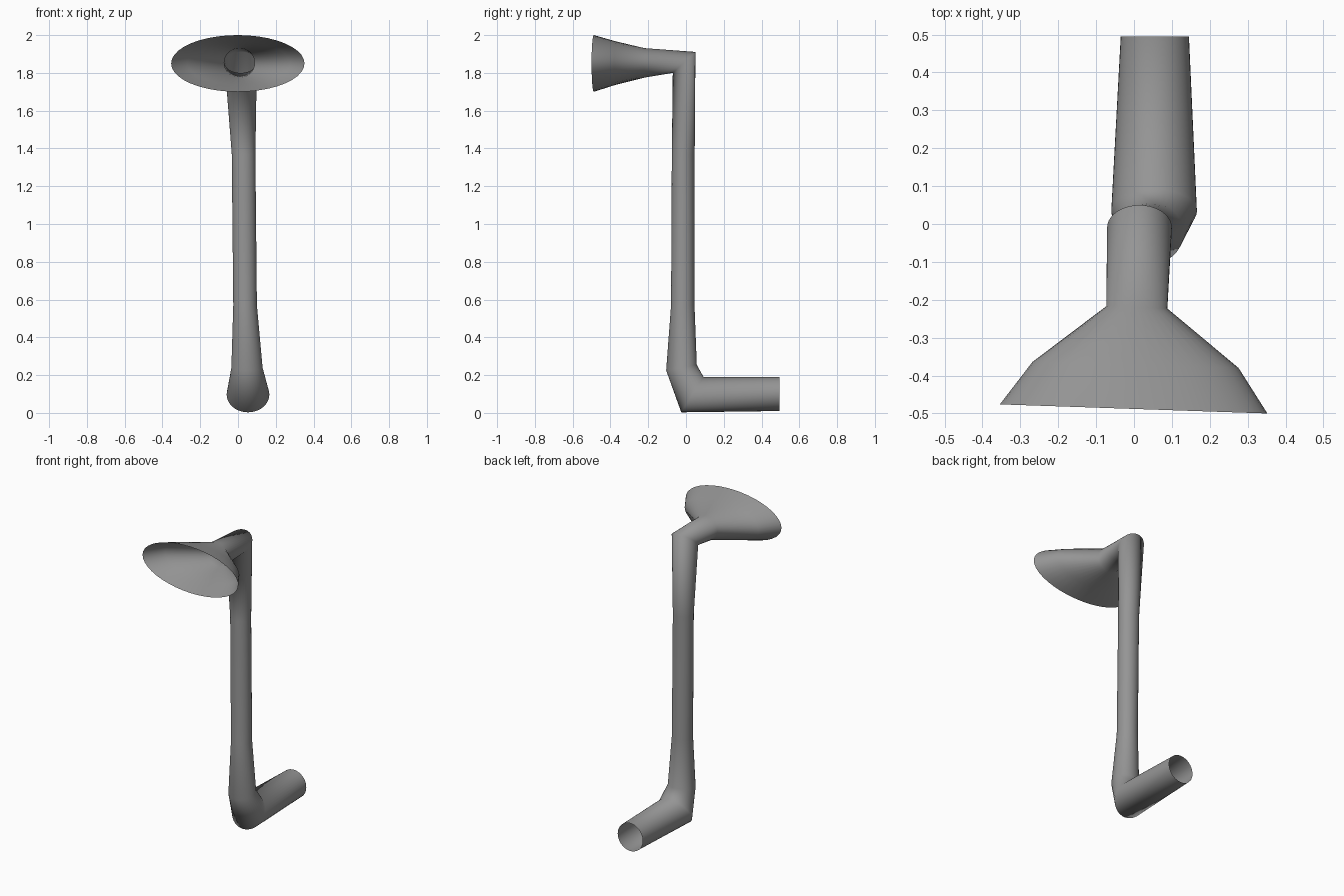
import bpy
import bmesh
from math import cos, sin, tau
from mathutils import Vector

SIDES = 40

default_cube = bpy.data.objects.get("Cube")
if default_cube:
    bpy.data.objects.remove(default_cube, do_unlink=True)


def make_material(name, colour):
    material = bpy.data.materials.new(name)
    material.use_nodes = True
    material.diffuse_color = colour
    material.node_tree.nodes["Principled BSDF"].inputs["Base Color"].default_value = colour
    return material


def add_ring(bm, x_range, inner, outer, slant=0.0):
    """Add an elliptical section spanning x_range, and (y, z) from inner to outer."""
    x_min, x_max = x_range
    low = Vector((0, *inner))
    high = Vector((0, *outer))
    centre = (low + high) / 2 + Vector(((x_min + x_max) / 2, 0, 0))
    across = Vector(((x_max - x_min) / 2, slant, 0))
    upward = (high - low) / 2
    angles = [tau * i / SIDES for i in range(SIDES)]
    return [bm.verts.new(centre + across * cos(a) + upward * sin(a)) for a in angles]


def loft_tube(name, sections, material):
    """Skin an open tube through the sections."""
    bm = bmesh.new()
    rings = [add_ring(bm, *section) for section in sections]
    for a, b in zip(rings, rings[1:]):
        for i in range(SIDES):
            j = (i + 1) % SIDES
            face = bm.faces.new((a[i], b[i], b[j], a[j]))
            face.smooth = True
    mesh = bpy.data.meshes.new(name)
    bm.to_mesh(mesh)
    bm.free()
    mesh.materials.append(material)
    tube = bpy.data.objects.new(name, mesh)
    bpy.context.collection.objects.link(tube)
    return tube


grey = make_material("plain grey", (0.3, 0.3, 0.3, 1.0))

sections = [
    # Flared oval mouth
    ((-0.354, 0.352), (-0.488, 1.70), (-0.488, 2.0), -0.012),
    ((-0.268, 0.276), (-0.372, 1.737), (-0.372, 1.967), -0.008),
    ((-0.073, 0.088), (-0.22, 1.775), (-0.22, 1.931), -0.003),
    # Upper elbow
    ((-0.071, 0.1), (-0.07, 1.8), (0.05, 1.911)),
    # Upright stem
    ((-0.033, 0.092), (-0.075, 1.37), (0.046, 1.37)),
    ((-0.025, 0.1), (-0.079, 0.57), (0.045, 0.57)),
    # Lower elbow
    ((-0.035, 0.13), (-0.105, 0.225), (0.057, 0.255)),
    ((-0.06, 0.166), (-0.025, 0.003), (0.092, 0.191)),
    # Open tail pipe
    ((-0.035, 0.145), (0.495, 0.01), (0.495, 0.19)),
]
loft_tube("flared_bent_tube", sections, grey)
